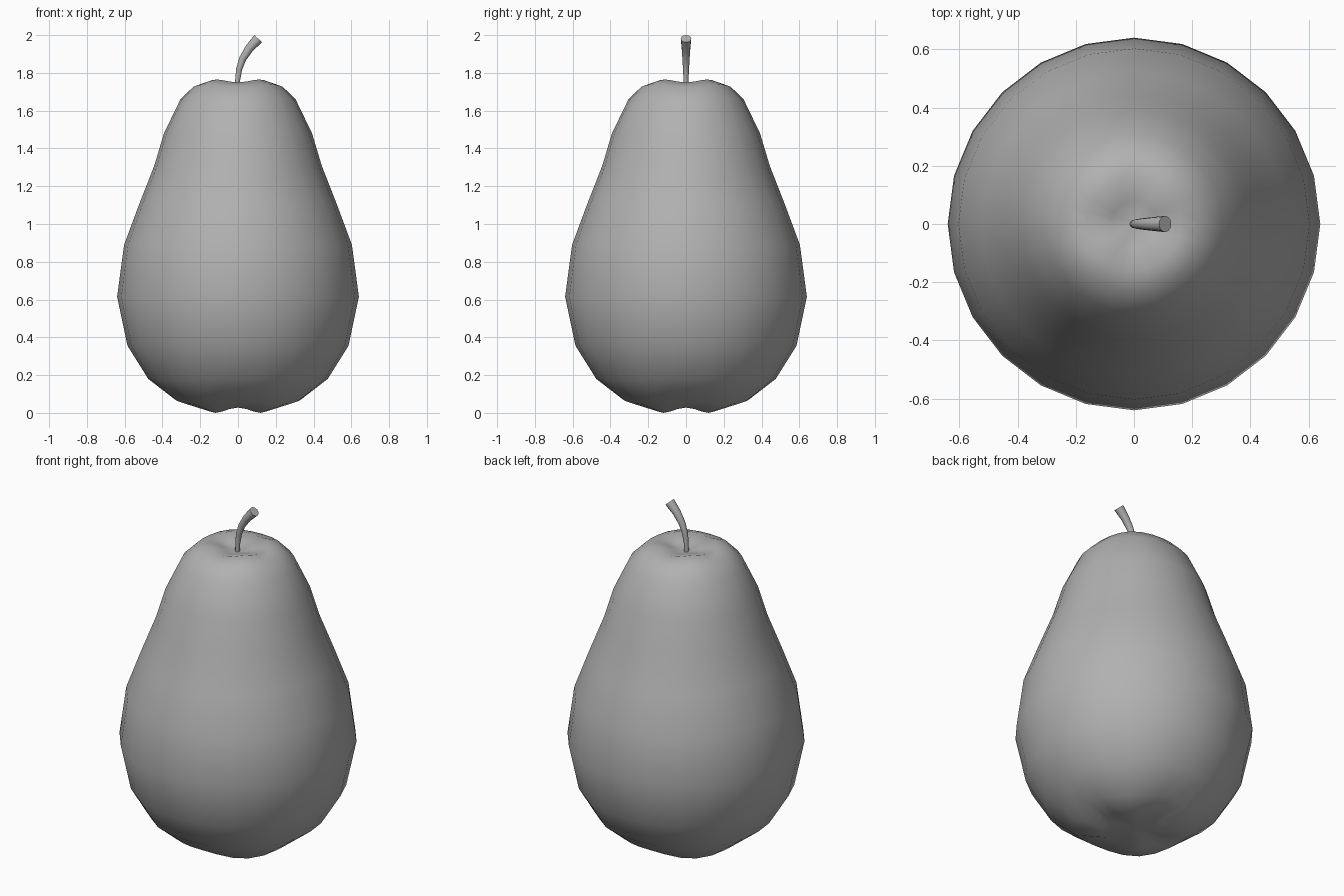
import bpy, bmesh, math
from mathutils import Vector

if "Cube" in bpy.data.objects:
    bpy.data.objects.remove(bpy.data.objects["Cube"])

grey = bpy.data.materials.new("mid_grey")
grey.diffuse_color = (0.44, 0.44, 0.44, 1)
grey.use_nodes = True
grey.node_tree.nodes["Principled BSDF"].inputs["Base Color"].default_value = grey.diffuse_color


def make_object(name, rings, bottom, top):
    """Skin a stack of vertex rings and close both ends with fans."""
    bm = bmesh.new()
    loops = [[bm.verts.new(p) for p in ring] for ring in rings]
    n = len(loops[0])
    for a, b in zip(loops, loops[1:]):
        for i in range(n):
            j = (i + 1) % n
            bm.faces.new((a[i], a[j], b[j], b[i]))
    for loop, pole in ((loops[0], bottom), (loops[-1], top)):
        v = bm.verts.new(pole)
        for i in range(n):
            bm.faces.new((loop[i], loop[(i + 1) % n], v))
    bmesh.ops.recalc_face_normals(bm, faces=bm.faces)
    mesh = bpy.data.meshes.new(name)
    bm.to_mesh(mesh)
    bm.free()
    mesh.materials.append(grey)
    obj = bpy.data.objects.new(name, mesh)
    bpy.context.collection.objects.link(obj)
    bpy.ops.object.select_all(action='DESELECT')
    obj.select_set(True)
    bpy.context.view_layer.objects.active = obj
    return obj


# Pear body: radius, height in the valleys, height on the four diagonal lobes
profile = [
    (0.17, 0.028, 0.0), (0.33, 0.068, 0.045), (0.475, 0.18, 0.17),
    (0.585, 0.355, 0.355), (0.64, 0.615, 0.615), (0.603, 0.89, 0.89),
    (0.525, 1.10, 1.10), (0.443, 1.31, 1.31), (0.392, 1.48, 1.48),
    (0.305, 1.66, 1.665), (0.235, 1.728, 1.738), (0.16, 1.75, 1.765),
    (0.08, 1.733, 1.74),
]
SIDES = 24
body_rings = []
for r, valley, lobe in profile:
    ring = []
    for i in range(SIDES):
        a = 2 * math.pi * i / SIDES
        t = math.sin(2 * a) ** 2
        ring.append((r * math.cos(a), r * math.sin(a), valley + (lobe - valley) * t))
    body_rings.append(ring)
make_object("pear_body", body_rings, (0, 0, 0.04), (0, 0, 1.715))
bpy.ops.object.shade_smooth()

# Curved stem: x, z, radius, lean angle in degrees
path = [
    (-0.004, 1.70, 0.012, 0), (-0.002, 1.76, 0.013, 4), (0.006, 1.82, 0.016, 12),
    (0.025, 1.875, 0.019, 24), (0.06, 1.93, 0.023, 35), (0.107, 1.981, 0.028, 42),
]
stem_rings = []
for x, z, r, lean in path:
    lean = math.radians(lean)
    side = Vector((math.cos(lean), 0, -math.sin(lean)))
    stem_rings.append([
        Vector((x, 0, z)) + r * (math.cos(a) * side + math.sin(a) * Vector((0, 1, 0)))
        for a in (2 * math.pi * i / 12 for i in range(12))])
make_object("stem", stem_rings, (-0.004, 0, 1.70), (0.107, 0, 1.981))
bpy.ops.object.shade_smooth_by_angle(angle=math.radians(40))
